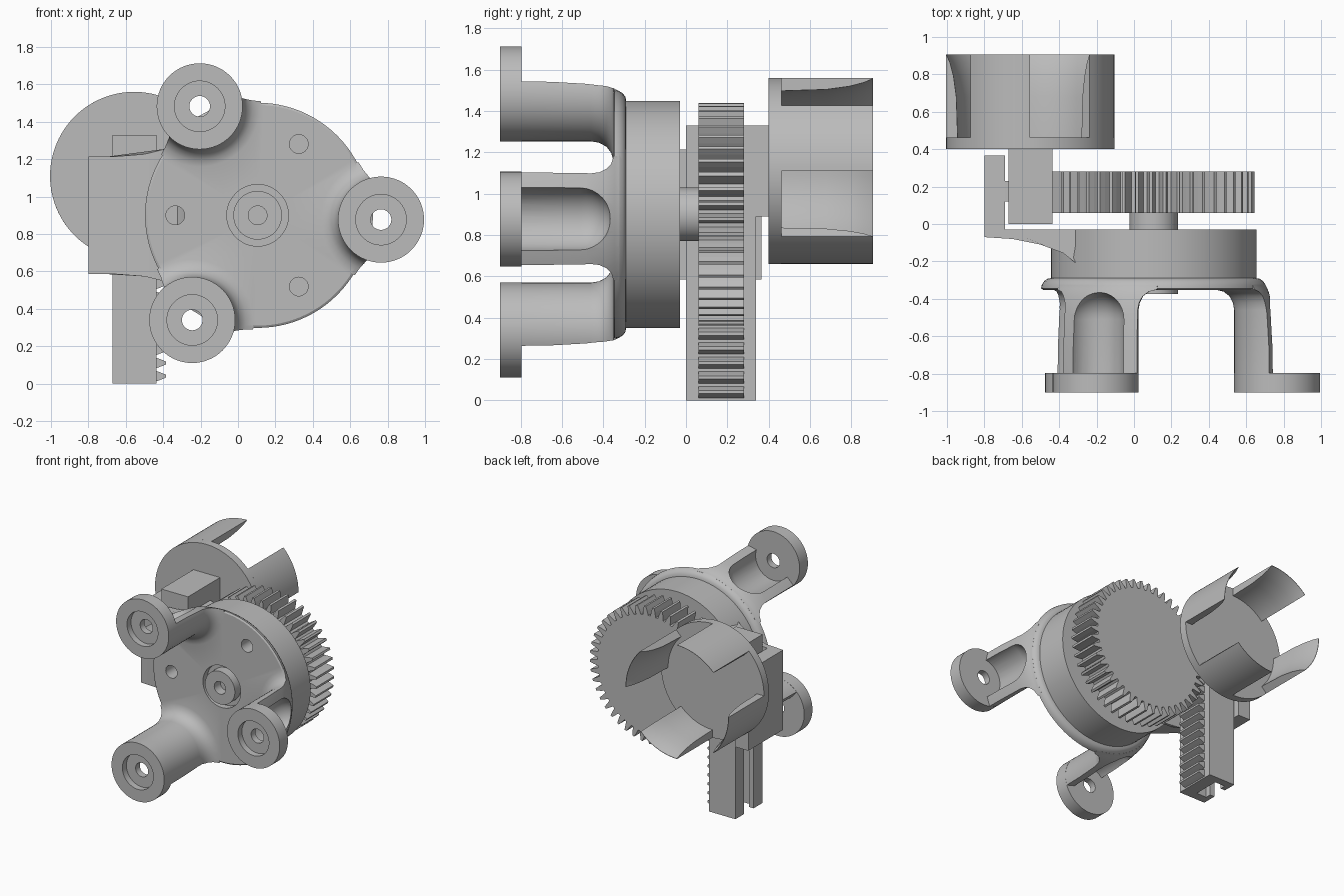
import bpy, bmesh
from math import cos, sin, pi, radians

cube = bpy.data.objects.get("Cube")
if cube:
    bpy.data.objects.remove(cube)

grey = bpy.data.materials.new("plain grey")
grey.use_nodes = True
grey.diffuse_color = (0.5, 0.5, 0.5, 1)
grey.node_tree.nodes["Principled BSDF"].inputs["Base Color"].default_value = (0.5, 0.5, 0.5, 1)

CX, CZ = 0.105, 0.9          # main axis
HX, HZ = -0.555, 1.11        # cup axis


def finish(name, bm):
    bmesh.ops.remove_doubles(bm, verts=bm.verts, dist=1e-5)
    bmesh.ops.recalc_face_normals(bm, faces=bm.faces)
    mesh = bpy.data.meshes.new(name)
    bm.to_mesh(mesh)
    bm.free()
    mesh.materials.append(grey)
    obj = bpy.data.objects.new(name, mesh)
    bpy.context.collection.objects.link(obj)
    return obj


def activate(obj):
    bpy.ops.object.select_all(action='DESELECT')
    obj.select_set(True)
    bpy.context.view_layer.objects.active = obj


def smooth(obj):
    activate(obj)
    bpy.ops.object.shade_smooth_by_angle(angle=radians(30))
    return obj


def revolve(name, profile, cx, cz, steps=64, start=0, sweep=360):
    """Turn a closed (radius, y) profile about an axis parallel to y."""
    bm = bmesh.new()
    full = sweep == 360
    rings = []
    for i in range(steps if full else steps + 1):
        a = radians(start + sweep * i / steps)
        rings.append([bm.verts.new((cx + r * cos(a), y, cz + r * sin(a))) for r, y in profile])
    n = len(profile)
    pairs = list(zip(rings, rings[1:] + rings[:1] if full else rings[1:]))
    for p, q in pairs:
        for j in range(n):
            k = (j + 1) % n
            bm.faces.new((p[j], p[k], q[k], q[j]))
    if not full:
        bm.faces.new(rings[0])
        bm.faces.new(rings[-1])
    return finish(name, bm)


def prism(name, points, low, high, axis):
    """Extrude a polygon along y (points are x, z) or z (points are x, y)."""
    bm = bmesh.new()
    ends = [[bm.verts.new((u, h, v) if axis == 'y' else (u, v, h)) for u, v in points]
            for h in (low, high)]
    for end in ends:
        bm.faces.new(end)
    for i in range(len(points)):
        j = (i + 1) % len(points)
        bm.faces.new((ends[0][i], ends[0][j], ends[1][j], ends[1][i]))
    return finish(name, bm)


def box(name, x0, x1, y0, y1, z0, z1):
    return prism(name, [(x0, y0), (x1, y0), (x1, y1), (x0, y1)], z0, z1, 'z')


def combine(obj, tool, operation):
    mod = obj.modifiers.new("cut", 'BOOLEAN')
    mod.operation, mod.object, mod.solver = operation, tool, 'EXACT'
    activate(obj)
    bpy.ops.object.modifier_apply(modifier=mod.name)
    bpy.data.objects.remove(tool)


def cylinder(r, y0, y1, cx, cz, steps=32):
    return revolve("cutter", [(0, y0), (r, y0), (r, y1), (0, y1)], cx, cz, steps)


# Round housing with a flared front plate
housing = revolve("housing", [(0, -0.03), (0.55, -0.03), (0.55, -0.29), (0.568, -0.293),
                              (0.585, -0.305), (0.598, -0.325), (0.602, -0.345),
                              (0.59, -0.352), (0, -0.352)], CX, CZ, 96)

# Three hollow legs, trimmed by the round outline, each ending in a bored foot
cavity = [(0, -0.82), (0.155, -0.82)] + [
    (0.155 * cos(t * pi / 16), -0.51 + 0.15 * sin(t * pi / 16)) for t in range(9)]
for label, angle in (("right", 118), ("left", -2), ("lower", 238)):
    a = radians(angle)
    lx, lz = CX + 0.66 * cos(a), CZ + 0.66 * sin(a)
    leg = revolve(label + "_leg", [(0, -0.8), (0.229, -0.8), (0.229, -0.46), (0.236, -0.42),
                                   (0.255, -0.385), (0.285, -0.362), (0.33, -0.35),
                                   (0.33, -0.32), (0, -0.32)], lx, lz)
    outline = revolve("outline", [(0, -0.83), (0.651, -0.83), (0.648, -0.65), (0.638, -0.48),
                                  (0.625, -0.39), (0.608, -0.345), (0.59, -0.31),
                                  (0, -0.31)], CX, CZ, 96)
    combine(leg, outline, 'INTERSECT')
    combine(leg, revolve("cavity", cavity, lx, lz, 48), 'DIFFERENCE')
    combine(housing, leg, 'UNION')
    smooth(revolve(label + "_foot", [(0.055, -0.797), (0.23, -0.797), (0.23, -0.9), (0.135, -0.9),
                                     (0.135, -0.85), (0.055, -0.85)], lx, lz))

# Hub recess and three blind holes in the front plate
combine(housing, cylinder(0.165, -0.4, -0.3, CX, CZ, 48), 'DIFFERENCE')
for angle in (60, 180, 300):
    a = radians(angle)
    combine(housing, cylinder(0.05, -0.4, -0.2, CX + 0.44 * cos(a), CZ + 0.44 * sin(a)),
            'DIFFERENCE')
smooth(housing)

# Axle through the housing, bored at the front
smooth(revolve("axle", [(0, -0.28), (0.05, -0.28), (0.05, -0.375), (0.13, -0.375),
                        (0.13, 0.07), (0, 0.07)], CX, CZ, 48))

# Spur gear
TEETH = 46
PITCH = 0.0705
outline = []
for i in range(TEETH):
    for offset, r in ((-0.36, 0.472), (-0.24, 0.507), (-0.11, 0.54),
                      (0.11, 0.54), (0.24, 0.507), (0.36, 0.472)):
        a = pi + 0.027 + 2 * pi * (i + 0.5 + offset) / TEETH
        outline.append((CX + r * cos(a), CZ + r * sin(a)))
prism("gear", outline, 0.06, 0.28, 'y')

# Rack bar with a T slot, solid at the top, and its teeth
prism("rack_bar", [(-0.67, 0), (-0.437, 0), (-0.437, 0.34), (-0.67, 0.34), (-0.67, 0.235),
                   (-0.63, 0.235), (-0.63, 0.28), (-0.54, 0.28), (-0.54, 0.07),
                   (-0.63, 0.07), (-0.63, 0.115), (-0.67, 0.115)], 0, 1.23, 'z')
box("rack_top", -0.67, -0.437, 0, 0.34, 1.23, 1.33)
box("cup_bracket", -0.67, -0.437, 0.33, 0.41, 0.89, 1.33)
comb = [(-0.45, 1.25), (-0.45, 0.005)]
for i in range(17):
    z = 0.04 + PITCH * i
    comb += [(-0.437, z - 0.028), (-0.41, z - 0.018), (-0.385, z - 0.008),
             (-0.385, z + 0.008), (-0.41, z + 0.018), (-0.437, z + 0.028)]
prism("rack_teeth", comb, 0.06, 0.28, 'y')

# Side guide: curved arm, plate and tongue running in the slot
guide = prism("guide_arm", [(-0.8, -0.07), (-0.65, -0.08), (-0.5, -0.11), (-0.38, -0.155),
                            (-0.31, -0.21), (-0.27, -0.285), (-0.2, -0.285), (-0.2, -0.03),
                            (-0.38, -0.03), (-0.5, -0.03), (-0.69, -0.03), (-0.69, 0.365),
                            (-0.8, 0.365)], 0.585, 1.215, 'z')
for v in guide.data.vertices:
    flare = min(max((v.co.x + 0.64) / 0.26, 0), 1)
    v.co.z = CZ + (v.co.z - CZ) * (1 + 0.13 * flare ** 2)
smooth(guide)
box("guide_neck", -0.7, -0.61, 0.12, 0.23, 0.585, 1.215)
box("guide_tongue", -0.62, -0.55, 0.08, 0.27, 0.585, 1.215)

# Cup: solid base and four petals thinning to a sharp rim
smooth(revolve("cup_base", [(0, 0.4), (0.45, 0.4), (0.45, 0.462), (0, 0.462)], HX, HZ, 96))
for i in range(4):
    smooth(revolve(f"cup_petal_{i + 1}", [(0.388, 0.46), (0.45, 0.46), (0.45, 0.905),
                                          (0.447, 0.905), (0.428, 0.86), (0.41, 0.79),
                                          (0.395, 0.68)], HX, HZ, 14, 90 * i, 45))
